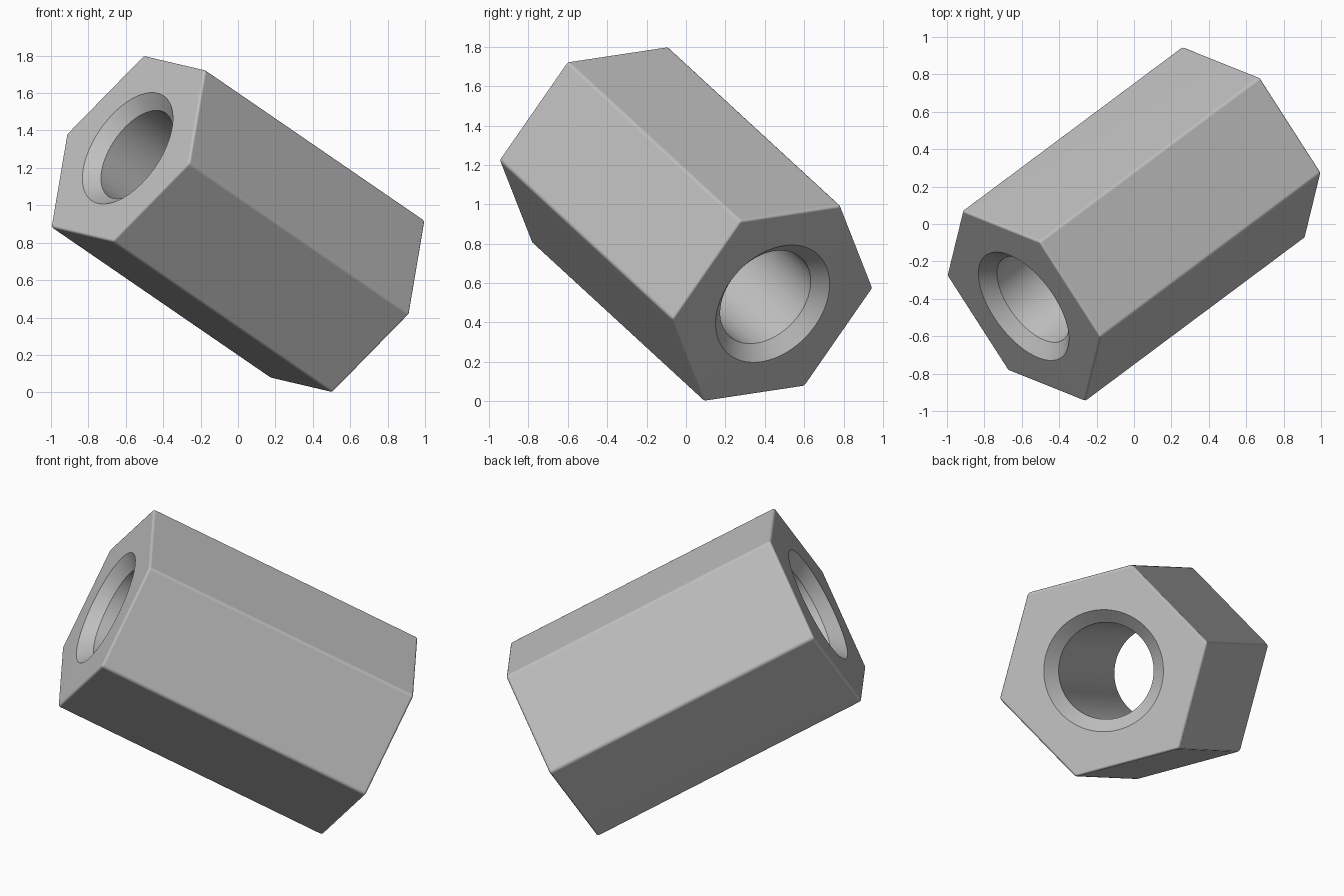
import bpy, bmesh, math
from mathutils import Vector, Matrix

cube = bpy.data.objects.get("Cube")
if cube:
    bpy.data.objects.remove(cube, do_unlink=True)

HALF = 0.84         # half the length along the axis
HEX_R = 0.612       # corner radius of the hexagon
BORE_R = 0.27
CHAMFER = 0.07
OVER = 0.05         # cutter overshoot past each end

# Tilted frame: local z runs along the bore, local x points at a hexagon corner
axis = Vector((-0.59, -0.44, 0.405)).normalized()
corner = Vector((0.08, 0.342, 0.50))
corner = (corner - axis * corner.dot(axis)).normalized()
tilt = Matrix((corner, axis.cross(corner), axis)).transposed().to_4x4()
placement = Matrix.Translation((0, 0, 0.9)) @ tilt

metal = bpy.data.materials.new("Plain grey metal")
metal.use_nodes = True
grey = (0.53, 0.53, 0.53, 1)
metal.diffuse_color = grey
metal.node_tree.nodes["Principled BSDF"].inputs["Base Color"].default_value = grey


def turned_solid(name, profile, sides):
    """Closed solid from (radius, height) pairs swept around local z."""
    bm = bmesh.new()
    rings = [[bm.verts.new((r * math.cos(math.tau * k / sides),
                            r * math.sin(math.tau * k / sides), z))
              for k in range(sides)] for r, z in profile]
    for low, high in zip(rings, rings[1:]):
        for k in range(sides):
            n = (k + 1) % sides
            bm.faces.new((low[k], low[n], high[n], high[k]))
    bm.faces.new(rings[0][::-1])
    bm.faces.new(rings[-1])
    mesh = bpy.data.meshes.new(name)
    bm.to_mesh(mesh)
    bm.free()
    mesh.materials.append(metal)
    obj = bpy.data.objects.new(name, mesh)
    bpy.context.collection.objects.link(obj)
    obj.matrix_world = placement
    return obj


# Hexagonal body and the countersunk bore cutter
body = turned_solid("hex_spacer", [(HEX_R, -HALF), (HEX_R, HALF)], 6)
mouth = BORE_R + CHAMFER + OVER
cutter = turned_solid("bore_cutter", [(mouth, -HALF - OVER), (BORE_R, CHAMFER - HALF),
                                      (BORE_R, HALF - CHAMFER), (mouth, HALF + OVER)], 64)

# Softly rounded outer edges, then the through hole
bevel = body.modifiers.new("Rounded edges", 'BEVEL')
bevel.width = 0.014
bevel.segments = 3
bore = body.modifiers.new("Bore", 'BOOLEAN')
bore.operation = 'DIFFERENCE'
bore.solver = 'EXACT'
bore.object = cutter

bpy.context.view_layer.objects.active = body
bpy.ops.object.select_all(action='DESELECT')
body.select_set(True)
for name in ("Rounded edges", "Bore"):
    bpy.ops.object.modifier_apply(modifier=name)
bpy.data.objects.remove(cutter, do_unlink=True)

# Smooth shading with crisp chamfer rims and flat-looking sides
bpy.ops.object.shade_smooth_by_angle(angle=math.radians(35))
normals = body.modifiers.new("Weighted normals", 'WEIGHTED_NORMAL')
normals.keep_sharp = True
